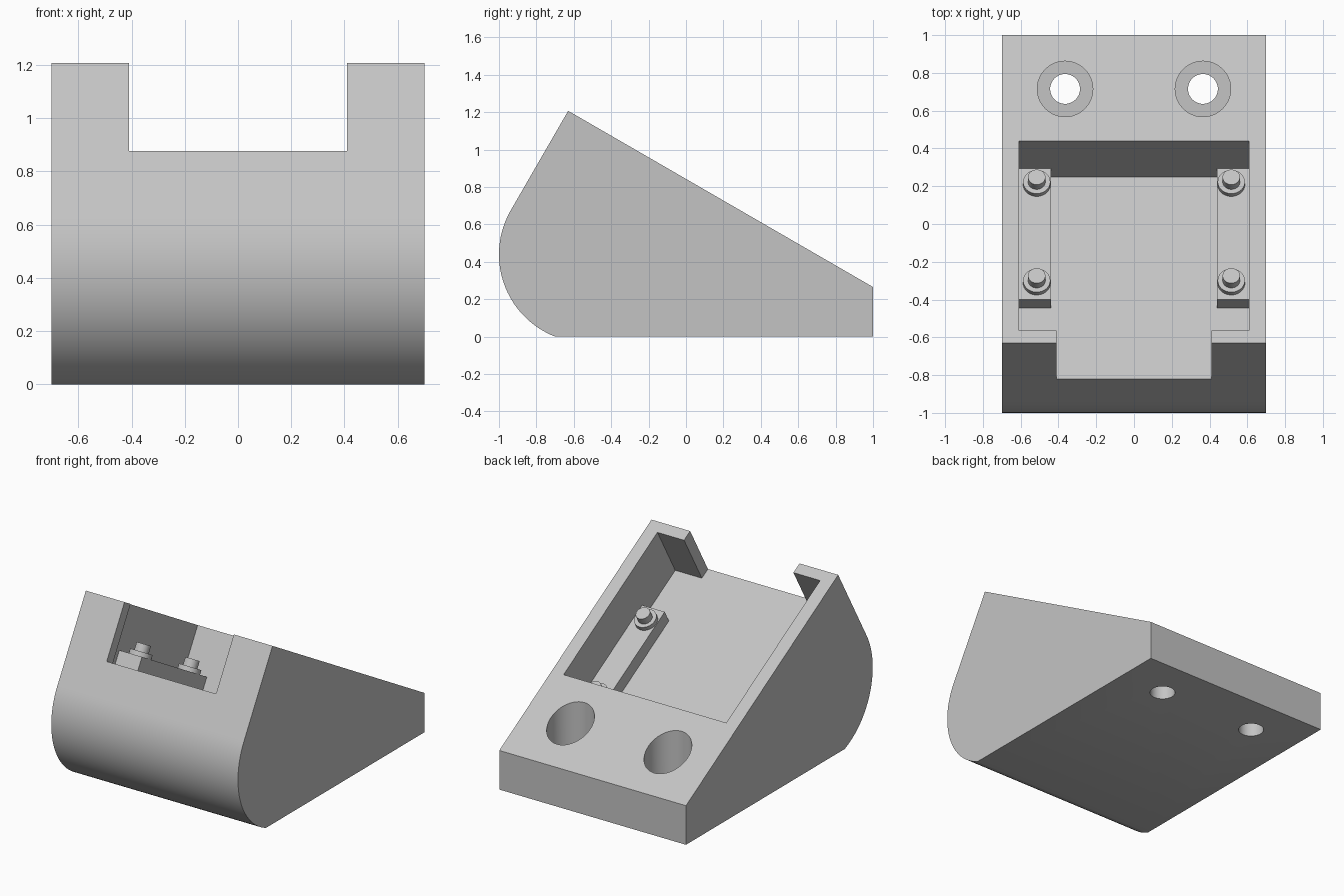
import bpy, bmesh, math
from mathutils import Matrix, Vector

if "Cube" in bpy.data.objects:
    bpy.data.objects.remove(bpy.data.objects["Cube"], do_unlink=True)

grey = bpy.data.materials.new("plain grey")
grey.use_nodes = True
colour = (0.55, 0.55, 0.55, 1)
grey.diffuse_color = colour
grey.node_tree.nodes["Principled BSDF"].inputs["Base Color"].default_value = colour

# Frames: side profile (y, z, x) and sloped top (x, down the slope, outward)
SIDE = Matrix(((0, 0, 1, 0), (1, 0, 0, 0), (0, 1, 0, 0), (0, 0, 0, 1)))
SLOPE = Matrix.Translation((0, -0.63, 1.207)) @ Matrix.Rotation(math.radians(-30), 4, "X")
FLAT = Matrix.Identity(4)


def prism(name, outline, low, high, frame):
    """Extrude a 2D outline between two heights of a frame."""
    bm = bmesh.new()
    face = bm.faces.new([bm.verts.new((a, b, low)) for a, b in outline])
    top = bmesh.ops.extrude_face_region(bm, geom=[face])
    moved = [v for v in top["geom"] if isinstance(v, bmesh.types.BMVert)]
    bmesh.ops.translate(bm, verts=moved, vec=Vector((0, 0, high - low)))
    bm.transform(frame)
    bmesh.ops.recalc_face_normals(bm, faces=bm.faces)
    mesh = bpy.data.meshes.new(name)
    bm.to_mesh(mesh)
    bm.free()
    mesh.materials.append(grey)
    obj = bpy.data.objects.new(name, mesh)
    bpy.context.collection.objects.link(obj)
    return obj


def arc(cx, cy, r, start, end, steps):
    angles = [math.radians(start + (end - start) * i / steps) for i in range(steps + 1)]
    return [(cx + r * math.cos(a), cy + r * math.sin(a)) for a in angles]


def disc(cx, cy, r):
    return arc(cx, cy, r, 0, 360, 48)[:-1]


def select(obj):
    bpy.ops.object.select_all(action="DESELECT")
    obj.select_set(True)
    bpy.context.view_layer.objects.active = obj


def cut(obj, cutter):
    cutter.hide_render = True
    mod = obj.modifiers.new("cut", "BOOLEAN")
    mod.operation = "DIFFERENCE"
    mod.solver = "EXACT"
    mod.object = cutter
    select(obj)
    bpy.ops.object.modifier_apply(modifier=mod.name)
    bpy.data.objects.remove(cutter, do_unlink=True)


def smooth(obj):
    select(obj)
    bpy.ops.object.shade_smooth_by_angle(angle=math.radians(25))


# Wedge body with a rounded lower front
profile = [(1, 0), (1, 0.265), (-0.63, 1.207)]
profile += arc(-0.528, 0.4395, 0.472, 150, 248.6, 32)[:-1] + [(-0.70, 0)]
body = prism("wedge_body", profile, -0.7, 0.7, SIDE)

# Pocket in the slope, opening through the front between two lips
DEPTH, BACK, LIP = 0.381, 1.2355, 0.075
half = [(0.41, -0.3), (0.41, LIP), (0.61, LIP), (0.61, BACK)]
pocket = half + [(-x, u) for x, u in reversed(half)]
cut(body, prism("pocket_cutter", pocket, -DEPTH, 0.3, SLOPE))

# Counterbored screw holes
for x in (-0.365, 0.365):
    cut(body, prism("bore_cutter", disc(x, 0.715, 0.147), 0.1, 1, FLAT))
    cut(body, prism("hole_cutter", disc(x, 0.715, 0.079), -0.2, 0.3, FLAT))
smooth(body)

# Side rails in the pocket, each with two collared pegs
RAIL_TOP, RAIL_FRONT = -0.29, 0.433
for side, s in (("left", 1), ("right", -1)):
    rail = [(s * 0.44, RAIL_FRONT), (s * 0.612, RAIL_FRONT),
            (s * 0.612, BACK + 0.002), (s * 0.44, BACK + 0.002)]
    prism(side + "_rail", rail, -DEPTH - 0.002, RAIL_TOP, SLOPE)
    for end, u in (("front", RAIL_FRONT + 0.1), ("back", BACK - 0.1)):
        collar = prism(f"{side}_{end}_collar", disc(s * 0.515, u, 0.072),
                       RAIL_TOP - 0.002, RAIL_TOP + 0.03, SLOPE)
        peg = prism(f"{side}_{end}_peg", disc(s * 0.515, u, 0.046),
                    RAIL_TOP, RAIL_TOP + 0.08, SLOPE)
        smooth(collar)
        smooth(peg)
